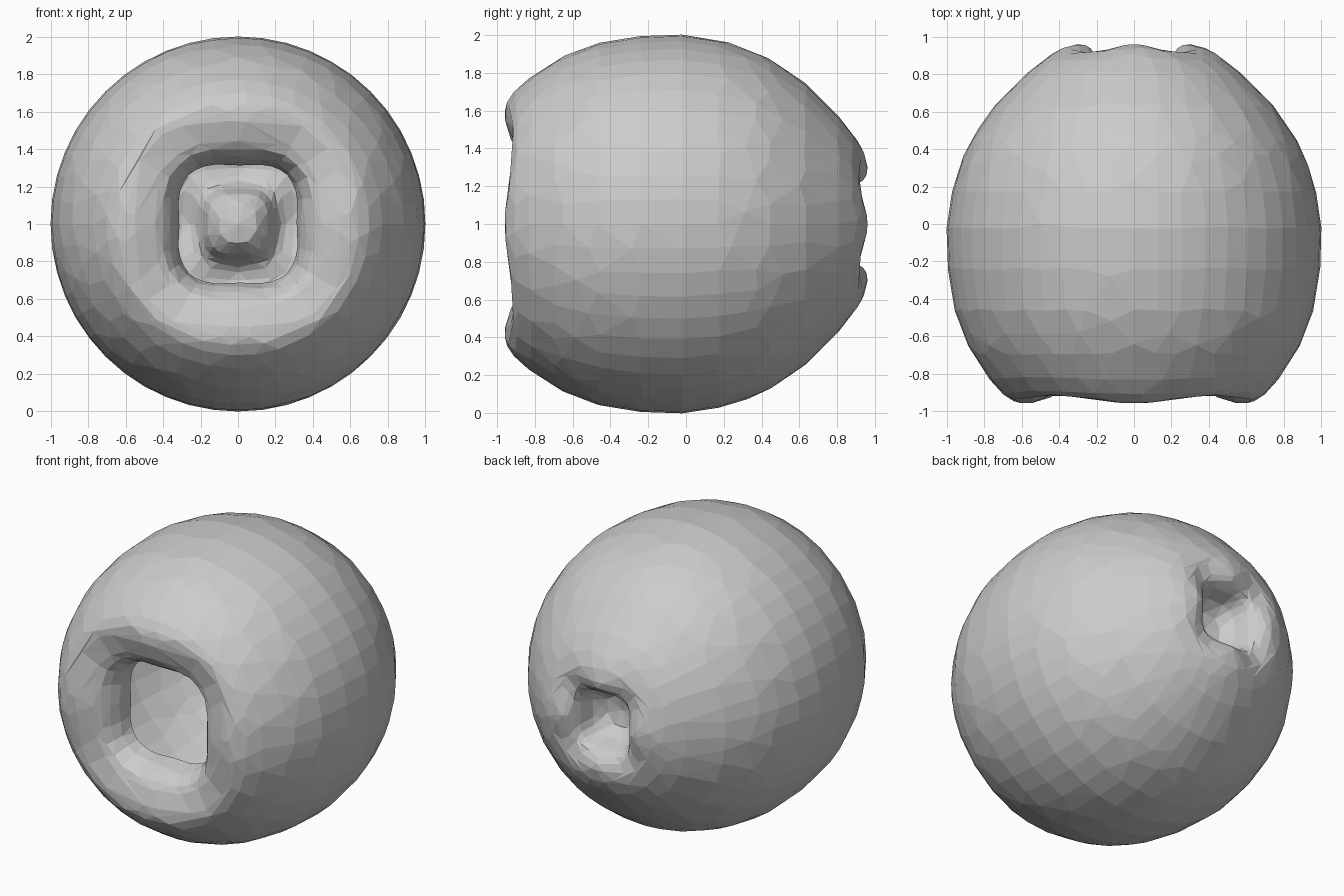
import bpy, bmesh
from math import sin, cos, tau
from mathutils import Vector

if "Cube" in bpy.data.objects:
    bpy.data.objects.remove(bpy.data.objects["Cube"])

SEGMENTS, STEPS = 48, 2

# Profile from the front opening to the back dimple:
# radius, depth along y, squareness, lip wave
profile = [Vector(p) for p in [
    (0.315, -0.70, 0.18, 0), (0.335, -0.80, 0.17, 0.01), (0.40, -0.90, 0.13, 0.02),
    (0.49, -0.94, 0.08, 0.04), (0.57, -0.96, 0.04, 0.05), (0.65, -0.945, 0.02, 0.03),
    (0.73, -0.88, 0, 0.01), (0.80, -0.79, 0, 0), (0.88, -0.66, 0, 0),
    (0.95, -0.49, 0, 0), (0.99, -0.28, 0, 0), (1.0, -0.12, 0, 0),
    (0.998, 0.02, 0, 0), (0.96, 0.22, 0, 0), (0.89, 0.41, 0, 0),
    (0.77, 0.60, 0, 0), (0.66, 0.72, 0, 0), (0.55, 0.825, 0, 0),
    (0.45, 0.90, 0, 0.01), (0.37, 0.945, 0.01, 0.03), (0.29, 0.96, 0.04, 0.05),
    (0.23, 0.935, 0.08, 0.04), (0.19, 0.87, 0.12, 0.02),
    (0.16, 0.77, 0.12, 0), (0.10, 0.70, 0.08, 0)]]


def smooth(points, steps):
    """Catmull-Rom curve through the profile."""
    out = []
    for i in range(len(points) - 1):
        a, b, c, d = (points[max(0, min(len(points) - 1, i + j))] for j in (-1, 0, 1, 2))
        for s in range(steps):
            t = s / steps
            out.append(0.5 * (2 * b + (c - a) * t + (2 * a - 5 * b + 4 * c - d) * t**2
                              + (3 * b - a - 3 * c + d) * t**3))
    return out + [points[-1]]


# Hollow body, turned around the y axis
bm = bmesh.new()
rings = []
for r, y, square, wave in smooth(profile, STEPS):
    ring = []
    for i in range(SEGMENTS):
        ang = tau * i / SEGMENTS
        corner = (1 - cos(4 * ang)) / 2
        rad = r * (1 + square * corner)
        depth = y - wave * corner * (1 if y > 0 else -1)
        ring.append(bm.verts.new((rad * cos(ang), depth, 1 + rad * sin(ang))))
    rings.append(ring)
for a, b in zip(rings, rings[1:]):
    for i in range(SEGMENTS):
        j = (i + 1) % SEGMENTS
        bm.faces.new((a[i], a[j], b[j], b[i]))

# Closed bottom of the back dimple
tip = bm.verts.new((0, 0.68, 1))
for i in range(SEGMENTS):
    bm.faces.new((rings[-1][i], rings[-1][(i + 1) % SEGMENTS], tip))
bm.normal_update()
if max(bm.faces, key=lambda f: f.calc_center_median().z).normal.z < 0:
    bmesh.ops.reverse_faces(bm, faces=bm.faces[:])

mesh = bpy.data.meshes.new("hollow_body")
bm.to_mesh(mesh)
bm.free()
body = bpy.data.objects.new("hollow_body", mesh)
bpy.context.collection.objects.link(body)

# Irregular flat facets
facets = body.modifiers.new("facets", 'DECIMATE')
facets.ratio = 0.32
